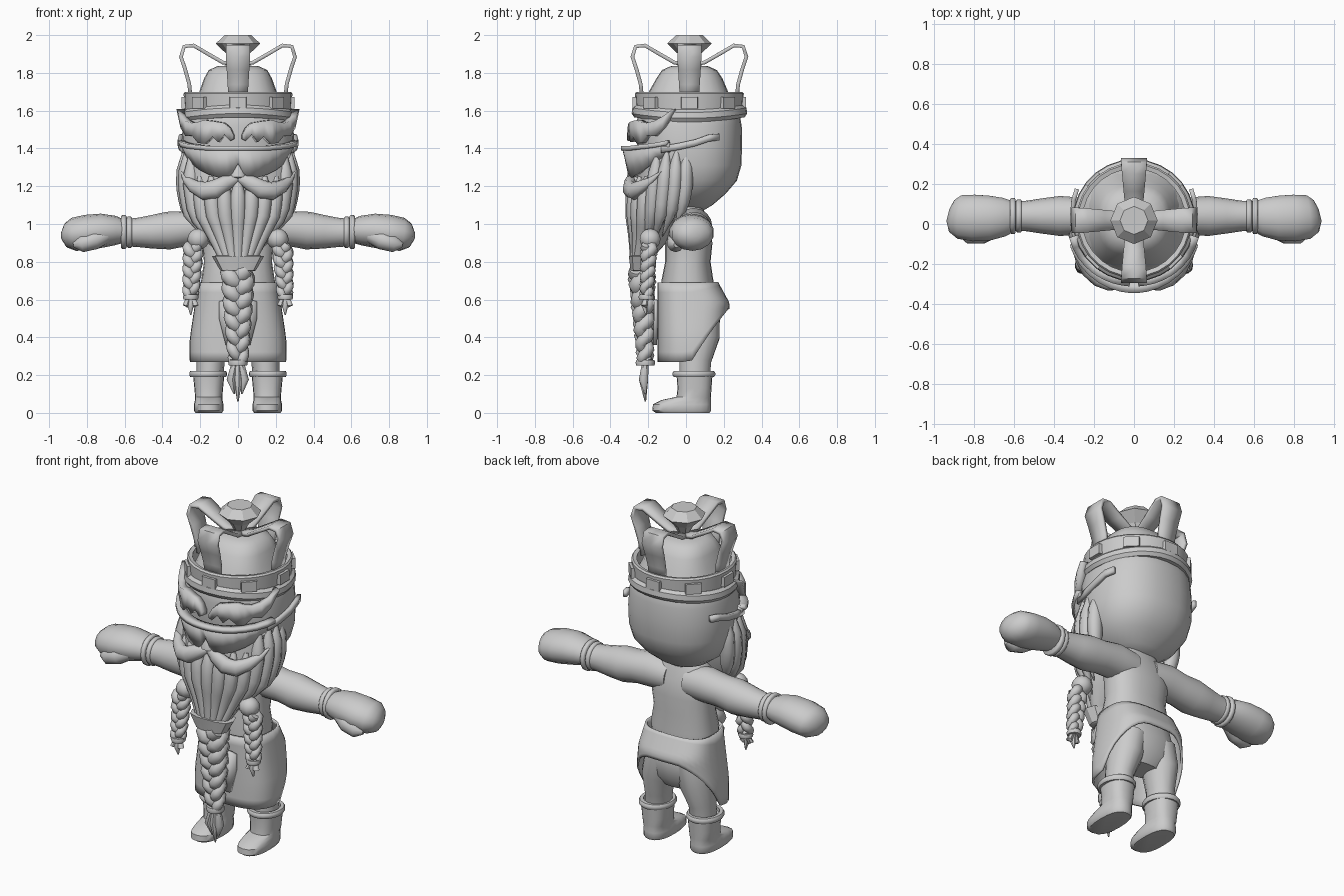
import bpy, bmesh, math
from mathutils import Vector as V

if "Cube" in bpy.data.objects:
    bpy.data.objects.remove(bpy.data.objects["Cube"])

grey = bpy.data.materials.new("plain_grey")
grey.diffuse_color = (0.6, 0.6, 0.6, 1)
grey.use_nodes = True
grey.node_tree.nodes["Principled BSDF"].inputs["Base Color"].default_value = grey.diffuse_color


def skin(name, rows, closed=True, caps=True, loop=False, thick=0, angle=40):
    """Bridge rows of points into one surface."""
    bm = bmesh.new()
    vs = [[bm.verts.new(p) for p in r] for r in rows]
    n = len(vs[0])
    for i in range(len(vs) if loop else len(vs) - 1):
        a, b = vs[i], vs[(i + 1) % len(vs)]
        for j in range(n if closed else n - 1):
            k = (j + 1) % n
            bm.faces.new((a[j], a[k], b[k], b[j]))
    if closed and caps and not loop:
        bm.faces.new(vs[0])
        bm.faces.new(vs[-1])
    bmesh.ops.recalc_face_normals(bm, faces=bm.faces)
    me = bpy.data.meshes.new(name)
    bm.to_mesh(me)
    bm.free()
    me.shade_smooth()
    me.set_sharp_from_angle(angle=math.radians(angle))
    me.materials.append(grey)
    ob = bpy.data.objects.new(name, me)
    bpy.context.collection.objects.link(ob)
    if thick:
        m = ob.modifiers.new("thickness", 'SOLIDIFY')
        m.thickness, m.offset = thick, 0
    return ob


def oval(cx, y0, y1, rx, z, n=24, e=2.0):
    """Horizontal rounded section reaching from y0 to y1."""
    pts = []
    for i in range(n):
        a = 2 * math.pi * i / n
        c, s = math.cos(a), math.sin(a)
        x = math.copysign(abs(c) ** (2 / e), c)
        y = math.copysign(abs(s) ** (2 / e), s)
        pts.append(V((cx + rx * x, (y0 + y1) / 2 + (y1 - y0) / 2 * y, z)))
    return pts


def loft(name, rings, cx=0, n=24, e=2.0, angle=40):
    """Rings are (z, half width, front y, back y)."""
    return skin(name, [oval(cx, f, b, rx, z, n, e) for z, rx, f, b in rings], angle=angle)


def tube(name, pts, flat=1.0, n=10, ref=V((0, -1, 0)), angle=50):
    """Points are (x, y, z, radius)."""
    rows = []
    P = [V(p[:3]) for p in pts]
    for i, p in enumerate(P):
        d = (P[min(i + 1, len(P) - 1)] - P[max(i - 1, 0)]).normalized()
        side = d.cross(ref).normalized()
        up = side.cross(d)
        r = pts[i][3]
        rows.append([p + side * r * math.cos(2 * math.pi * j / n)
                     + up * r * flat * math.sin(2 * math.pi * j / n) for j in range(n)])
    return skin(name, rows, angle=angle)


def ring(name, profile, cx, cy, n=24, sy=1.0, dip=0.0):
    """Turn a closed (radius, z) profile around a vertical axis."""
    rows = []
    for i in range(n):
        a = 2 * math.pi * i / n
        rows.append([V((cx + r * math.cos(a), cy + r * sy * math.sin(a),
                        z + dip * math.sin(a) ** 2)) for r, z in profile])
    return skin(name, rows, loop=True, angle=35)


def wrap(name, cols, rx, ry, thick, cy=0, slant=1.0):
    """Curved plate in front of the face; columns are (x, top z, bottom z)."""
    top, bot = [], []
    for x, a, b in cols:
        y = cy - ry * math.sqrt(max(0, 1 - (x / rx) ** 2))
        top.append(V((x, y, a)))
        bot.append(V((x * slant, y * slant, b)))
    return skin(name, [top, bot], closed=False, thick=thick)


def braid(name, top, bottom, w0, w1, turns):
    """Three woven strands."""
    a, b = V(top), V(bottom)
    steps = int(turns * 14)
    for k in range(3):
        pts = []
        for i in range(steps + 1):
            t = i / steps
            w = w0 + (w1 - w0) * t
            ph = 2 * math.pi * (turns * t + k / 3)
            p = a.lerp(b, t) + V((w * .52 * math.sin(ph), w * .35 * math.sin(2 * ph), 0))
            pts.append((*p, w * .5 * (.8 if i in (0, steps) else 1)))
        tube(f"{name}_strand", pts, n=8)


def tassel(name, x, y, z0, z1, w):
    for k in (-1, 0, 1):
        zm = z0 + (z1 - z0) * .45
        tube(name, [(x + k * w * .3, y, z0, w * .35), (x + k * w * .7, y - .01, zm, w * .5),
                    (x + k * w * .4, y, z1 + abs(k) * .04, .004)], n=7)


# head and body
loft("head", [(1.07, .07, -.08, .09), (1.1, .15, -.14, .14), (1.16, .23, -.2, .21), (1.23, .275, -.23, .27),
              (1.31, .295, -.25, .293), (1.42, .3, -.26, .297), (1.52, .292, -.265, .295),
              (1.6, .275, -.25, .28), (1.66, .22, -.2, .23)], n=28, e=2.3)
loft("torso", [(.62, .19, -.12, .14), (.7, .195, -.13, .145), (.8, .18, -.11, .13), (.9, .19, -.11, .14),
               (1.0, .2, -.1, .12), (1.06, .15, -.08, .1), (1.12, .09, -.05, .08)], e=2.4)
loft("hips", [(.36, .1, -.02, .13), (.42, .17, -.06, .17), (.52, .2, -.09, .185), (.62, .19, -.1, .16)], e=2.4)

# skirt with its back edge cut away in a slope
rows = []
for t in [i / 8 for i in range(9)]:
    row = []
    for p in oval(0, -.145, .215, 1, 0, 36, 2.9):
        zb = .27 + max(0, min(1, (p.y - .03) / .18)) * .28
        z = .69 + (zb - .69) * t
        back = .165 + .06 * min(1, (.69 - z) / .11)
        if z < .57:
            back -= (.57 - z) * .1
        y = p.y * back / .215 if p.y > 0 else p.y
        row.append(V((p.x * (.205 + .045 * min(1, (.69 - z) / .3)), y, z)))
    rows.append(row)
skin("skirt", rows, caps=False, thick=.012)
wrap("skirt_patch", [(-.1, .59, .5), (-.065, .6, .36), (.065, .6, .36), (.1, .59, .5)], .4, .165, .02)

# limbs
for s in (-1, 1):
    tube("sleeve", [(s * x, .04, z, r) for x, z, r in (
        (.06, .98, .09), (.18, .985, .1), (.28, .975, .093), (.37, .965, .1), (.46, .958, .088),
        (.54, .955, .076), (.6, .955, .074))], n=16)
    for x, r in ((.575, .083), (.605, .09)):
        tube("cuff_ring", [(s * (x - .014), .04, .957, r * .93), (s * (x - .008), .04, .957, r),
                           (s * (x + .008), .04, .957, r), (s * (x + .014), .04, .957, r * .93)], n=16)
    tube("hand", [(s * x, y, z, r) for x, y, z, r in (
        (.6, .04, .96, .06), (.65, .035, .965, .078), (.72, .03, .965, .09), (.8, .03, .955, .094),
        (.87, .035, .945, .088), (.91, .04, .94, .065), (.93, .045, .94, .025))], flat=1.27, n=14)
    tube("thumb", [(s * .7, -.03, .94, .04), (s * .76, -.05, .915, .05), (s * .83, -.055, .895, .045),
                   (s * .87, -.05, .89, .015)])
    tube("leg", [(s * .1, .065, .52, .1), (s * .125, .07, .4, .095), (s * .145, .05, .28, .075),
                 (s * .15, .045, .17, .07)], flat=1.15, n=14)
    loft("boot", [(0, .07, -.16, .125), (.012, .078, -.178, .133), (.045, .078, -.175, .133), (.068, .073, -.13, .132),
                  (.085, .072, -.05, .132), (.13, .076, -.045, .135), (.2, .083, -.05, .14)],
         cx=s * .155, n=20, e=2.5)
    ring("boot_cuff", [(.075, .19), (.094, .19), (.1, .2), (.1, .212), (.094, .222), (.075, .222)],
         s * .158, .042, sy=1.13)

# beard: flowing locks following a tapering section
TABLE = [(1.38, .28, -.05, .2), (1.2, .285, -.06, .22), (1.05, .26, -.08, .205), (.92, .17, -.13, .145),
         (.79, .09, -.22, .055)]


def section(z):
    for a, b in zip(TABLE, TABLE[1:]):
        if z >= b[0]:
            t = (a[0] - z) / (a[0] - b[0])
            return [u + (v - u) * t for u, v in zip(a[1:], b[1:])]
    return TABLE[-1][1:]


loft("beard_core", [(z, rx * .95, cy - ry * .95, cy + ry * .3) for z, rx, cy, ry in TABLE])
for deg in range(-105, 106, 15):
    a = math.radians(deg)
    end = .79 + max(0, abs(deg) - 45) * .0032
    start = 1.25 if abs(deg) < 60 else 1.39
    pts = []
    for i in range(10):
        t = i / 9
        z = start + (end - start) * t
        rx, cy, ry = section(z)
        r = (.014 + .105 * rx) * min(1, .3 + 3 * t) * (1 if abs(deg) < 46 else min(1, .1 + 2.5 * (1 - t)))
        pts.append((rx * math.sin(a), cy - ry * math.cos(a), z, r))
    tube("beard_lock", pts, n=8, flat=.9)
loft("beard_clasp", [(.75, .085, -.28, -.19), (.755, .095, -.295, -.185), (.83, .138, -.305, -.17),
                     (.832, .12, -.29, -.18)], n=10, e=3, angle=25)

# braids
braid("beard_braid", (0, -.235, .76), (0, -.215, .27), .095, .055, 2.1)
ring("braid_tie", [(.03, .25), (.048, .25), (.052, .265), (.048, .28), (.03, .28)], 0, -.215, 12)
tassel("braid_tassel", 0, -.215, .27, .06, .05)
for s in (-1, 1):
    tube("braid_bead", [(s * .21, -.19, .92 + .055 * math.cos(math.pi * i / 8),
                         .002 + .056 * math.sin(math.pi * i / 8)) for i in range(9)])
    braid("side_braid", (s * .235, -.195, .89), (s * .25, -.21, .62), .058, .045, 1.6)
    ring("side_braid_tie", [(.02, .6), (.038, .6), (.042, .613), (.038, .626), (.02, .626)], s * .25, -.21, 12)
    tassel("side_braid_tassel", s * .25, -.21, .61, .52, .036)

# moustache, brows, nose and eye guard
for s in (-1, 1):
    tube("moustache", [(s * x, y, z, r) for x, y, z, r in (
        (.0, -.28, 1.245, .02), (.06, -.295, 1.22, .04), (.12, -.295, 1.185, .05), (.18, -.275, 1.175, .048),
        (.235, -.235, 1.2, .035), (.275, -.18, 1.235, .02), (.305, -.13, 1.28, .003))], flat=.8)
    wrap("eyebrow", [(s * x, a, b) for x, a, b in (
        (.02, 1.47, 1.45), (.04, 1.51, 1.44), (.07, 1.535, 1.475), (.1, 1.54, 1.435), (.13, 1.545, 1.465),
        (.17, 1.55, 1.425), (.2, 1.54, 1.43), (.23, 1.535, 1.47), (.26, 1.545, 1.465), (.285, 1.57, 1.51),
        (.303, 1.61, 1.6))], .31, .29, .045)
    # strap of the eye guard
    rows = [[V((s * x, y, z + h)) for h in (-.018, .018)] for x, y, z in (
        (.285, -.13, 1.395), (.302, -.04, 1.41), (.308, .05, 1.43), (.302, .12, 1.455), (.285, .175, 1.46))]
    skin("guard_strap", rows, closed=False, thick=.022)
half = [(.03, 1.4, 1.275), (.06, 1.4, 1.245), (.11, 1.4, 1.25), (.16, 1.402, 1.265), (.21, 1.407, 1.29),
        (.25, 1.412, 1.32), (.28, 1.42, 1.355), (.298, 1.43, 1.39)]
cols = [(-x, a, b) for x, a, b in reversed(half)] + [(0, 1.4, 1.325)] + half
wrap("eye_guard", cols, .31, .32, .035, slant=.91)
wrap("eye_guard_rim", [(x, a + .012, a - .012) for x, a, b in cols], .312, .32, .05)
loft("nose", [(1.23, .02, -.28, -.22), (1.25, .05, -.315, -.22), (1.28, .045, -.31, -.22), (1.34, .015, -.28, -.22)],
     n=10)

# crown
CY = .018
ring("crown_lower_band", [(.26, 1.54), (.292, 1.54), (.306, 1.56), (.302, 1.59), (.285, 1.605), (.26, 1.6)],
     0, CY, 28, dip=.025)
ring("crown_wall", [(.262, 1.59), (.282, 1.6), (.288, 1.69), (.28, 1.7), (.258, 1.695)], 0, CY, 28)
for i in range(8):
    a = math.pi * i / 4
    out, side = V((math.cos(a), math.sin(a), 0)), V((-math.sin(a), math.cos(a), 0))
    skin("crown_stud", [[V((0, CY, z)) + out * r + side * w for r, w in
                         ((.27, -.046), (.3, -.043), (.3, .043), (.27, .046))] for z in (1.612, 1.672)])
loft("crown_cap", [(1.6, .25, CY - .25, CY + .25), (1.7, .205, CY - .215, CY + .205), (1.77, .18, CY - .175, CY + .175),
                   (1.815, .155, CY - .145, CY + .145), (1.835, .11, CY - .1, CY + .1), (1.84, .04, CY - .04, CY + .04)],
     e=2.6)
ARCH = [(.25, 1.66, .05), (.258, 1.74, .055), (.28, 1.82, .06), (.302, 1.885, .064), (.285, 1.94, .064),
        (.235, 1.945, .06), (.15, 1.895, .052), (.08, 1.855, .045), (.0, 1.84, .04)]
for i in range(4):
    a = math.pi * i / 2
    out, side = V((math.cos(a), math.sin(a), 0)), V((-math.sin(a), math.cos(a), 0))
    skin("crown_arch", [[V((0, CY, z)) + out * r + side * w * k for k in (-1, 0, 1)] for r, z, w in ARCH],
         closed=False, thick=.02)
loft("crown_gem", [(z, r, CY - r, CY + r) for z, r in ((1.84, .025), (1.9, .06), (1.955, .118), (2.0, .07))],
     n=8, angle=10)
